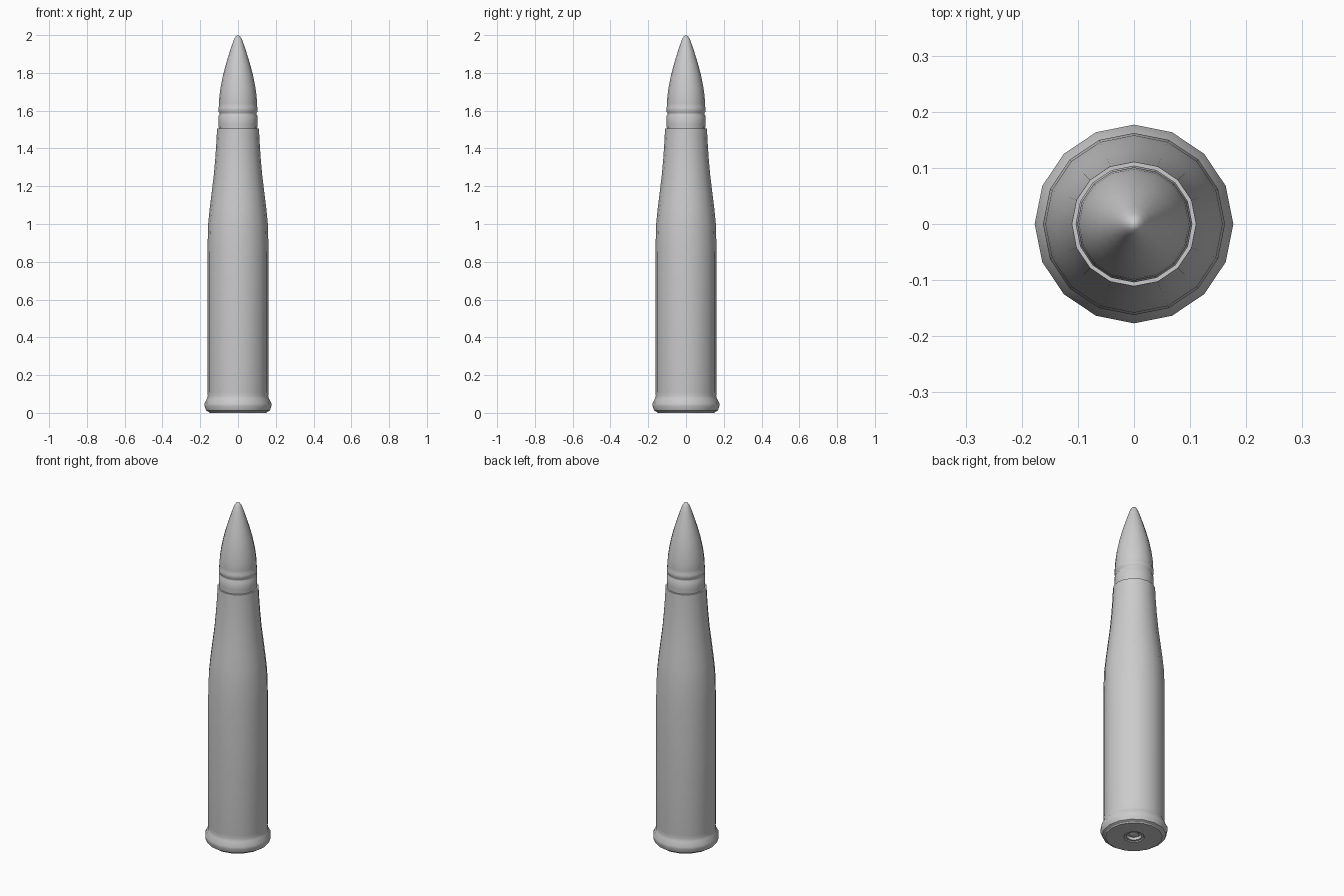
import bpy, bmesh, math

cube = bpy.data.objects.get("Cube")
if cube:
    bpy.data.objects.remove(cube)

SIDES = 16

grey = bpy.data.materials.new("plain_grey")
grey.use_nodes = True
colour = (0.6, 0.6, 0.6, 1)
grey.diffuse_color = colour
grey.node_tree.nodes["Principled BSDF"].inputs["Base Color"].default_value = colour


def lathe(name, profile, angle=40):
    """Turn a list of (radius, height) points around z; radius 0 closes the end."""
    bm = bmesh.new()
    rings = []
    for r, z in profile:
        if r == 0:
            rings.append([bm.verts.new((0, 0, z))] * SIDES)
        else:
            turns = [math.tau * i / SIDES for i in range(SIDES)]
            rings.append([bm.verts.new((r * math.cos(t), r * math.sin(t), z)) for t in turns])
    for low, high in zip(rings, rings[1:]):
        for i in range(SIDES):
            j = (i + 1) % SIDES
            corners = dict.fromkeys((low[i], low[j], high[j], high[i]))
            bm.faces.new(list(corners))
    bmesh.ops.recalc_face_normals(bm, faces=bm.faces)
    mesh = bpy.data.meshes.new(name)
    bm.to_mesh(mesh)
    bm.free()
    mesh.materials.append(grey)
    obj = bpy.data.objects.new(name, mesh)
    bpy.context.collection.objects.link(obj)
    bpy.ops.object.select_all(action="DESELECT")
    obj.select_set(True)
    bpy.context.view_layer.objects.active = obj
    bpy.ops.object.shade_smooth_by_angle(angle=math.radians(angle))
    return obj


# Casing: recessed base centre, rim, straight wall, shoulder, neck and mouth
lathe("casing", [
    (0, 0.02), (0.036, 0.02), (0.04, 0.005), (0.155, 0.005), (0.168, 0.012),
    (0.177, 0.035), (0.177, 0.05), (0.164, 0.075), (0.16, 0.09), (0.162, 0.11),
    (0.162, 0.85), (0.158, 1.0), (0.15, 1.08), (0.139, 1.17), (0.128, 1.26),
    (0.12, 1.35), (0.114, 1.44), (0.111, 1.505), (0.102, 1.505)])

# Primer cap set in the base
lathe("primer", [(0, 0.008), (0.018, 0.008), (0.024, 0.012), (0.024, 0.02)])

# Projectile: seat, two grooved bands and pointed nose
lathe("projectile", [
    (0.1, 1.48), (0.103, 1.53), (0.103, 1.572), (0.098, 1.58), (0.098, 1.588),
    (0.104, 1.596), (0.104, 1.615), (0.1, 1.625), (0.101, 1.64), (0.098, 1.68),
    (0.091, 1.73), (0.079, 1.79), (0.063, 1.85), (0.046, 1.905), (0.031, 1.95),
    (0.02, 1.98), (0.011, 1.994), (0, 2.0)])

# Base plate chamfer that closes the foot of the casing
lathe("base_ring", [(0.05, 0.006), (0.055, 0), (0.15, 0), (0.155, 0.006)])
